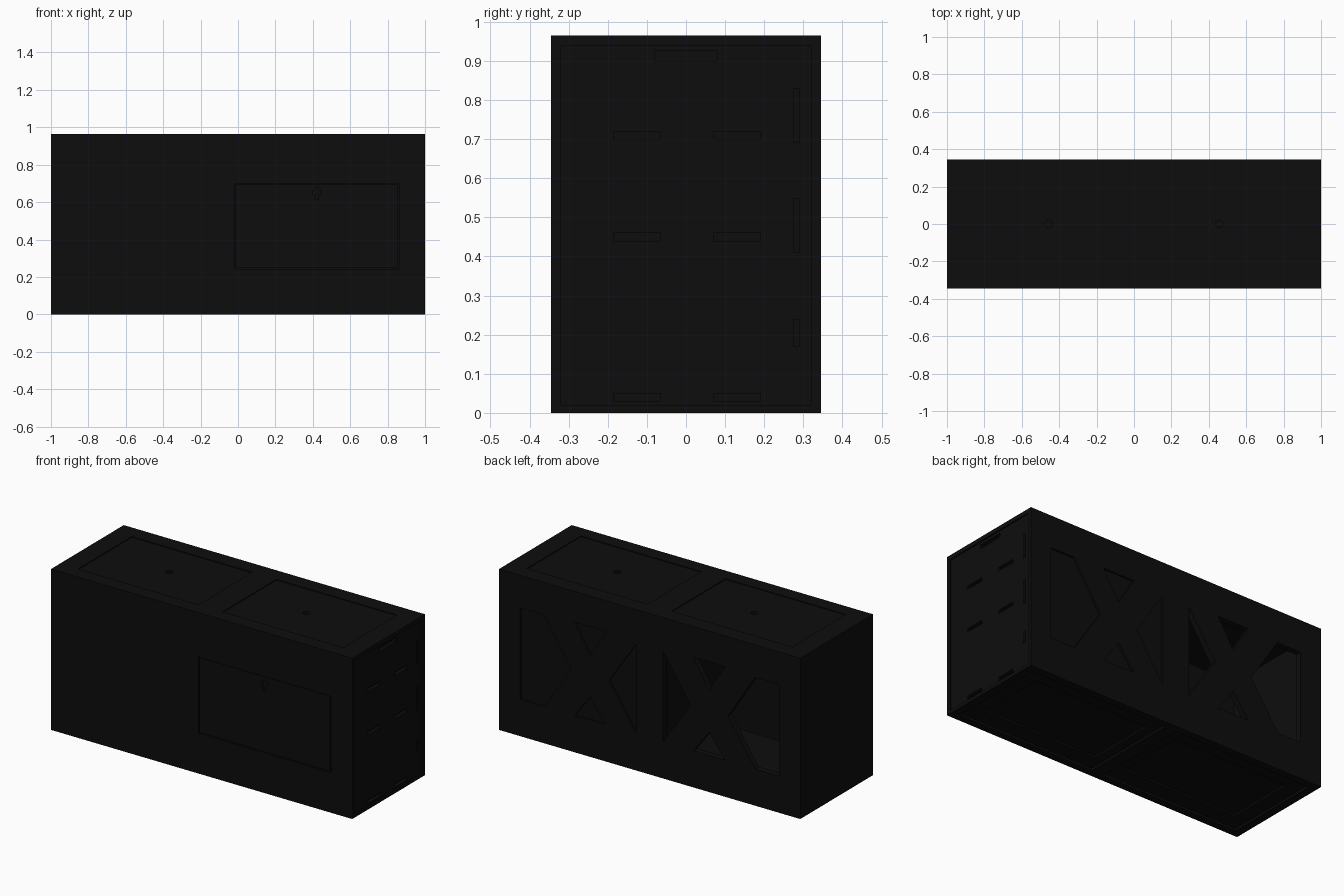
import bpy
import math
from mathutils import Vector

old = bpy.data.objects.get("Cube")
if old:
    bpy.data.objects.remove(old, do_unlink=True)

W, D, H = 1.0, 0.345, 0.965

black = bpy.data.materials.new("matte_black")
black.use_nodes = True
color = (0.004, 0.004, 0.004, 1)
black.diffuse_color = color
black.node_tree.nodes["Principled BSDF"].inputs["Base Color"].default_value = color


def prism(name, outline, axis, low, high):
    """Extrude a 2D outline along an axis (the two other axes keep their order)."""
    def place(p, d):
        c = list(p)
        c.insert("xyz".index(axis), d)
        return c
    n = len(outline)
    verts = [place(p, d) for d in (low, high) for p in outline]
    faces = [list(range(n)), list(range(n, 2 * n))]
    faces += [[i, (i + 1) % n, n + (i + 1) % n, n + i] for i in range(n)]
    mesh = bpy.data.meshes.new(name)
    mesh.from_pydata(verts, [], faces)
    obj = bpy.data.objects.new(name, mesh)
    bpy.context.collection.objects.link(obj)
    mesh.materials.append(black)
    bpy.context.view_layer.objects.active = obj
    bpy.ops.object.select_all(action="DESELECT")
    obj.select_set(True)
    bpy.ops.object.mode_set(mode="EDIT")
    bpy.ops.mesh.select_all(action="SELECT")
    bpy.ops.mesh.normals_make_consistent(inside=False)
    bpy.ops.object.mode_set(mode="OBJECT")
    return obj


def rect(a0, a1, b0, b1):
    return [(a0, b0), (a1, b0), (a1, b1), (a0, b1)]


def disc(a, b, r, n=20):
    turn = [2 * math.pi * i / n for i in range(n)]
    return [(a + r * math.cos(t), b + r * math.sin(t)) for t in turn]


def cut(target, outline, axis, low, high):
    cutter = prism("cutter", outline, axis, low, high)
    cutter.hide_render = True
    mod = target.modifiers.new("cut", "BOOLEAN")
    mod.operation = "DIFFERENCE"
    mod.solver = "EXACT"
    mod.object = cutter
    bpy.context.view_layer.objects.active = target
    bpy.ops.object.modifier_apply(modifier=mod.name)
    bpy.data.objects.remove(cutter, do_unlink=True)


# Main cabinet with one hollow bay
cabinet = prism("cabinet", rect(-W, W, -D, D), "z", 0, H)
cut(cabinet, rect(-0.95, -0.04, -0.31, 0.31), "z", 0.06, 0.91)

# Cross-braced back: open in the hollow bay, shallow in the closed bay
openings = [
    [(0.09, 0.76), (0.09, 0.22), (0.27, 0.49)],
    [(0.29, 0.78), (0.50, 0.78), (0.395, 0.61)],
    [(0.29, 0.22), (0.50, 0.22), (0.395, 0.36)],
    [(0.52, 0.49), (0.70, 0.77), (0.86, 0.77), (0.86, 0.22), (0.70, 0.22)],
]
for side, depth in ((-1, 0.06), (1, 0.012)):
    for shape in openings:
        cut(cabinet, [(side * x, z) for x, z in shape], "y", D - depth, D + 0.1)

# Recessed panels on the top and the underside, with a round hole above
for side in (-1, 1):
    x0, x1 = sorted((side * 0.08, side * 0.88))
    cut(cabinet, rect(x0, x1, -0.26, 0.25), "z", H - 0.005, H + 0.1)
    cut(cabinet, disc(side * 0.456, 0, 0.02), "z", H - 0.02, H + 0.1)
    x0, x1 = sorted((side * 0.04, side * 0.95))
    cut(cabinet, rect(x0, x1, -0.3, 0.3), "z", -0.1, 0.012)
    x0, x1 = sorted((side * 0.1, side * 0.86))
    cut(cabinet, rect(x0, x1, -0.2, 0.22), "z", -0.1, 0.022)

# Vented end
cut(cabinet, rect(-0.32, 0.32, 0.02, 0.94), "x", W - 0.008, W + 0.1)
for z in (0.04, 0.45, 0.71):
    for y in (-0.125, 0.13):
        cut(cabinet, rect(y - 0.06, y + 0.06, z - 0.01, z + 0.01), "x", W - 0.03, W + 0.1)
cut(cabinet, rect(-0.08, 0.08, 0.90, 0.925), "x", W - 0.03, W + 0.1)

# Hinge plates along the rear edge of the vented end
for i, (z0, z1) in enumerate(((0.17, 0.24), (0.41, 0.55), (0.69, 0.83))):
    prism("hinge_plate_%d" % (i + 1), rect(0.275, 0.292, z0, z1), "x", W - 0.009, W - 0.003)

# Front door set flush in its opening, with a keyhole
cut(cabinet, rect(-0.02, 0.86, 0.24, 0.70), "y", -D - 0.1, -D + 0.02)
door = prism("front_door", rect(-0.013, 0.853, 0.247, 0.697), "y", -D, -D + 0.02)
cut(door, disc(0.42, 0.655, 0.022), "y", -D - 0.1, -D + 0.01)
cut(door, rect(0.41, 0.43, 0.615, 0.65), "y", -D - 0.1, -D + 0.01)
